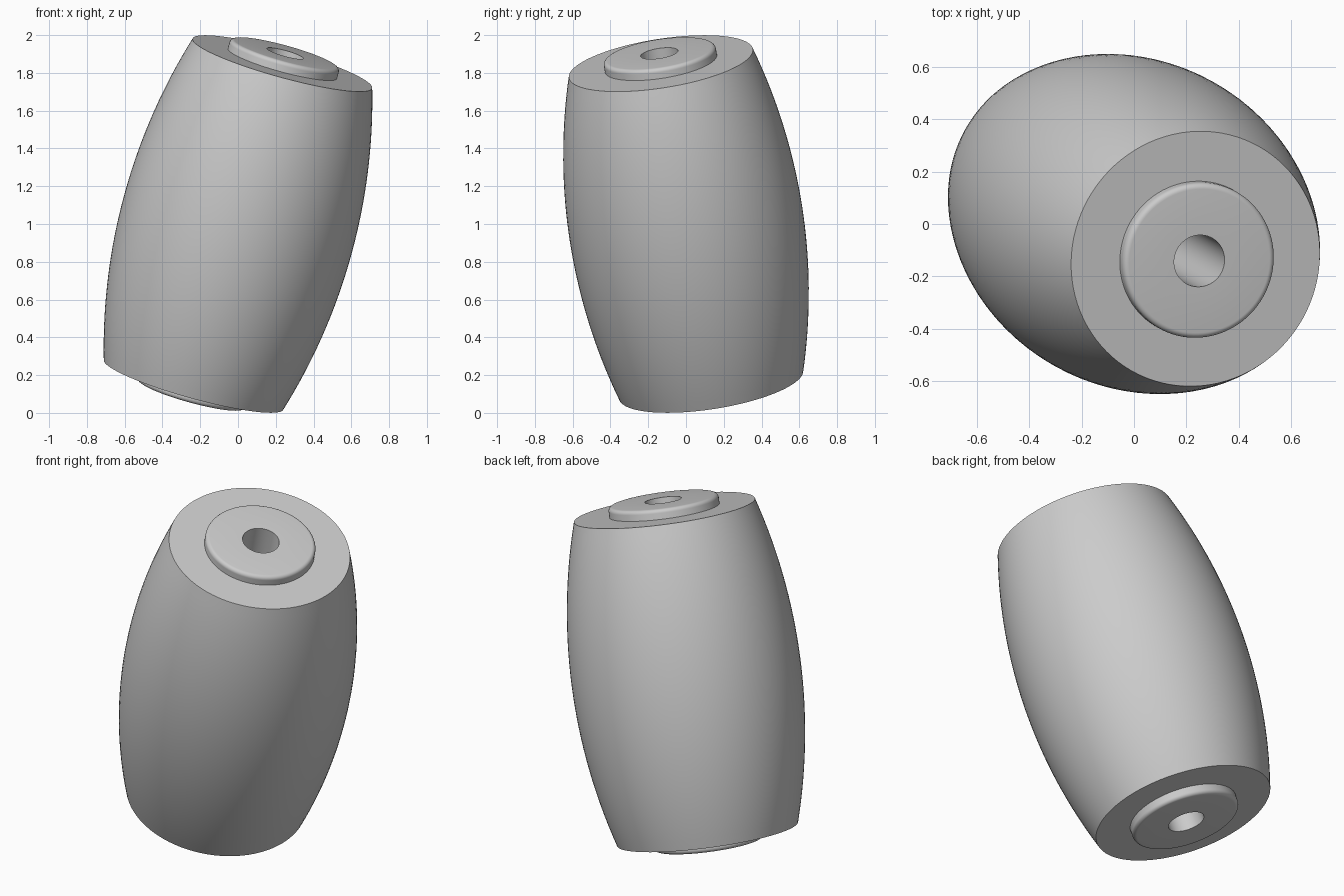
import bpy, bmesh, math
from mathutils import Vector

cube = bpy.data.objects.get("Cube")
if cube:
    bpy.data.objects.remove(cube, do_unlink=True)

SIDES = 96
AXIS = Vector((0.2635, -0.149, 0.953)).normalized()
BODY_HALF, END_R, MID_R = 0.892, 0.493, 0.622
SLEEVE_HALF, SLEEVE_R, BORE_R, FILLET = 0.948, 0.30, 0.10, 0.022

grey = bpy.data.materials.new("plain_grey")
grey.use_nodes = True
colour = (0.6, 0.6, 0.6, 1)
grey.diffuse_color = colour
grey.node_tree.nodes["Principled BSDF"].inputs["Base Color"].default_value = colour


def lathe(name, profile):
    """Spin a closed (radius, height) loop and lean it along the tilted axis."""
    bm = bmesh.new()
    rings = []
    for i in range(SIDES):
        a = math.tau * i / SIDES
        rings.append([bm.verts.new((r * math.cos(a), r * math.sin(a), h))
                      for r, h in profile])
    n = len(profile)
    for i in range(SIDES):
        p, q = rings[i], rings[(i + 1) % SIDES]
        for j in range(n):
            k = (j + 1) % n
            bm.faces.new((p[j], q[j], q[k], p[k]))
    bmesh.ops.recalc_face_normals(bm, faces=bm.faces)
    mesh = bpy.data.meshes.new(name)
    bm.to_mesh(mesh)
    bm.free()
    mesh.materials.append(grey)
    obj = bpy.data.objects.new(name, mesh)
    bpy.context.collection.objects.link(obj)
    obj.rotation_euler = AXIS.to_track_quat('Z', 'Y').to_euler()
    obj.location = (0, 0, 1)
    bpy.ops.object.select_all(action='DESELECT')
    obj.select_set(True)
    bpy.context.view_layer.objects.active = obj
    bpy.ops.object.shade_smooth_by_angle(angle=math.radians(35))
    return obj


# Barrel body: circular-arc side, flat ends, bored to take the sleeve
sag = MID_R - END_R
arc_r = (BODY_HALF ** 2 + sag ** 2) / (2 * sag)
steps = 32
body = []
for i in range(steps + 1):
    h = BODY_HALF * (2 * i / steps - 1)
    body.append((MID_R - arc_r + math.sqrt(arc_r ** 2 - h * h), h))
body += [(SLEEVE_R - 0.005, BODY_HALF), (SLEEVE_R - 0.005, -BODY_HALF)]
lathe("barrel_body", body)

# Inner sleeve: stands proud at both ends, rounded rims, hole right through
upper = []
for i in range(7):
    a = math.pi / 2 * i / 6
    upper.append((SLEEVE_R - FILLET + FILLET * math.cos(a),
                  SLEEVE_HALF - FILLET + FILLET * math.sin(a)))
upper.append((BORE_R, SLEEVE_HALF))
lower = [(r, -h) for r, h in reversed(upper)]
lathe("inner_sleeve", upper + lower)
